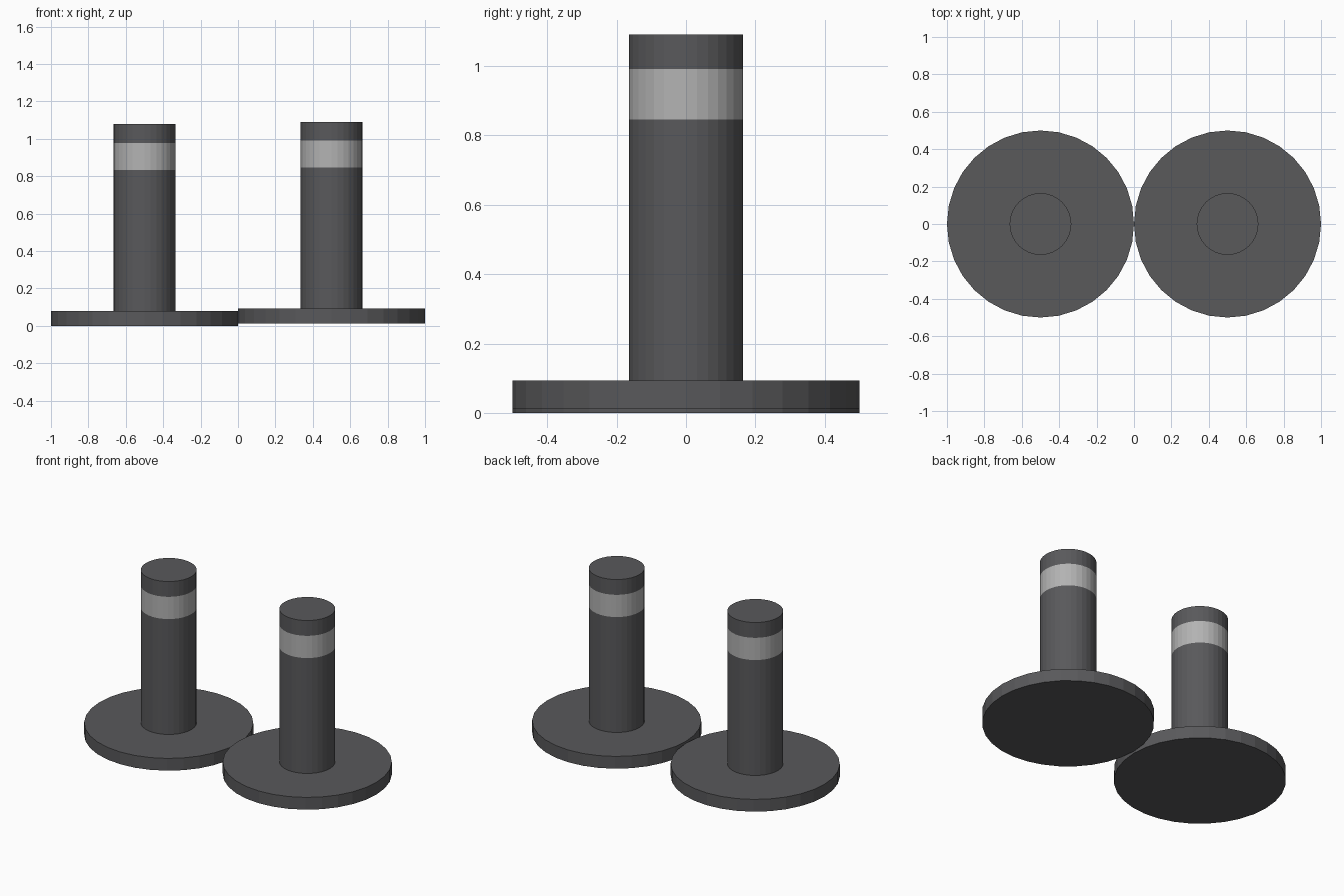
import bpy

if "Cube" in bpy.data.objects:
    bpy.data.objects.remove(bpy.data.objects["Cube"])

SIDES = 32
DARK = bpy.data.materials.new("dark_grey")
DARK.diffuse_color = (0.1, 0.1, 0.105, 1)
DARK.use_nodes = True
DARK.node_tree.nodes["Principled BSDF"].inputs["Base Color"].default_value = DARK.diffuse_color
LIGHT = bpy.data.materials.new("light_grey")
LIGHT.diffuse_color = (0.45, 0.45, 0.45, 1)
LIGHT.use_nodes = True
LIGHT.node_tree.nodes["Principled BSDF"].inputs["Base Color"].default_value = LIGHT.diffuse_color


def lathe(name, profile, x, z, band=None):
    """Closed solid of revolution from (radius, height) rings; band = index of light strip."""
    verts, faces = [], []
    from math import cos, sin, tau
    for r, h in profile:
        verts += [(r * cos(tau * i / SIDES), r * sin(tau * i / SIDES), h) for i in range(SIDES)]
    for k in range(len(profile) - 1):
        for i in range(SIDES):
            j = (i + 1) % SIDES
            a, b = k * SIDES, (k + 1) * SIDES
            faces.append((a + i, a + j, b + j, b + i))
    top = (len(profile) - 1) * SIDES
    faces.append(tuple(reversed(range(SIDES))))
    faces.append(tuple(range(top, top + SIDES)))
    mesh = bpy.data.meshes.new(name)
    mesh.from_pydata(verts, [], faces)
    mesh.materials.append(DARK)
    mesh.materials.append(LIGHT)
    if band is not None:
        for f in mesh.polygons[band * SIDES:(band + 1) * SIDES]:
            f.material_index = 1
    obj = bpy.data.objects.new(name, mesh)
    obj.location = (x, 0, z)
    bpy.context.collection.objects.link(obj)


# Two bollards, the right one sitting slightly higher
for side, x, z in (("left", -0.5, 0.0), ("right", 0.5, 0.013)):
    # Round foot plate
    lathe(f"{side}_base", [(0.5, 0), (0.5, 0.08)], x, z)
    # Post with reflective strip
    lathe(f"{side}_post", [(0.165, 0.08), (0.165, 0.833), (0.165, 0.978), (0.165, 1.078)], x, z, band=1)
